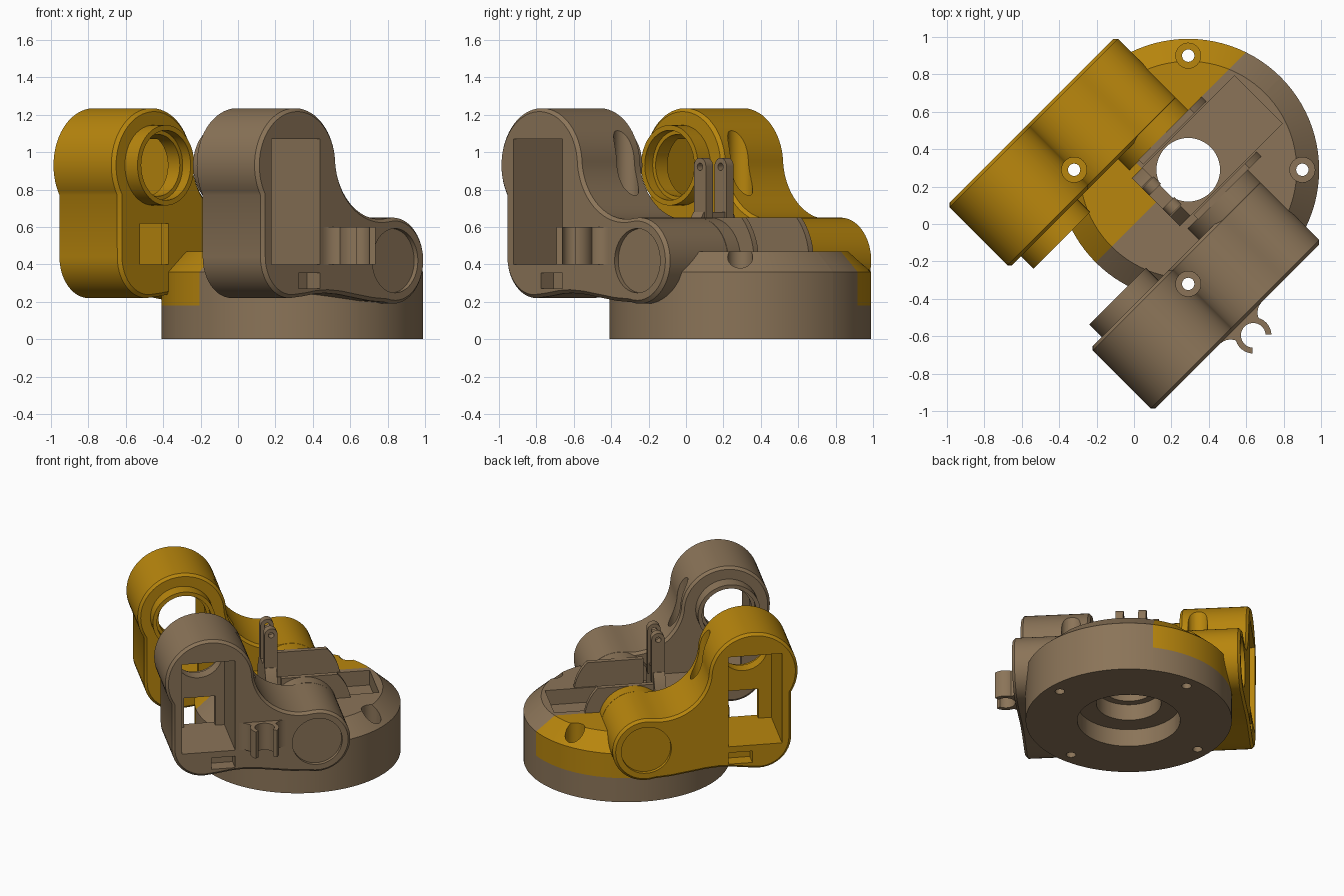
import bpy, bmesh, math
from mathutils import Vector

if "Cube" in bpy.data.objects:
    bpy.data.objects.remove(bpy.data.objects["Cube"])

# Everything is laid out along the arms (x = arm length, y = across), then turned 45 degrees.
TURN = math.radians(45)
parts = []

def material(name, rgb):
    m = bpy.data.materials.new(name)
    m.diffuse_color = (*rgb, 1)
    m.use_nodes = True
    m.node_tree.nodes["Principled BSDF"].inputs["Base Color"].default_value = m.diffuse_color
    return m

GOLD = material("gold", (0.479, 0.238, 0.004))
TAUPE = material("taupe", (0.258, 0.175, 0.098))

def arc(cx, cy, r, a0, a1, n):
    return [(cx + r * math.cos(math.radians(a0 + (a1 - a0) * i / n)),
             cy + r * math.sin(math.radians(a0 + (a1 - a0) * i / n))) for i in range(n + 1)]

def prism(name, pts, lo, hi, axis="y", bevel=0, mat=None):
    """Extrude a closed outline along y (outline in x,z) or along z (outline in x,y)."""
    bm = bmesh.new()
    place = (lambda p, t: (p[0], t, p[1])) if axis == "y" else (lambda p, t: (p[0], p[1], t))
    a = [bm.verts.new(place(p, lo)) for p in pts]
    b = [bm.verts.new(place(p, hi)) for p in pts]
    caps = [bm.faces.new(a), bm.faces.new(b[::-1])]
    for i in range(len(pts)):
        j = (i + 1) % len(pts)
        bm.faces.new((a[i], b[i], b[j], a[j]))
    bmesh.ops.recalc_face_normals(bm, faces=bm.faces[:])
    if bevel:
        edges = list({e for f in caps for e in f.edges})
        bmesh.ops.bevel(bm, geom=edges, offset=bevel, segments=1, affect="EDGES")
    me = bpy.data.meshes.new(name)
    bm.to_mesh(me)
    bm.free()
    ob = bpy.data.objects.new(name, me)
    bpy.context.collection.objects.link(ob)
    if mat:
        me.materials.append(mat)
        parts.append(ob)
    return ob

def box(x0, x1, y0, y1, z0, z1, name="cutter", mat=None):
    return prism(name, [(x0, z0), (x1, z0), (x1, z1), (x0, z1)], y0, y1, mat=mat)

def rod(cx, cy, r, lo, hi, axis="y", n=48, name="cutter", mat=None):
    return prism(name, arc(cx, cy, r, 0, 360, n)[:-1], lo, hi, axis, mat=mat)

def combine(ob, tool, op="DIFFERENCE"):
    mod = ob.modifiers.new("boolean", "BOOLEAN")
    mod.operation, mod.object, mod.solver = op, tool, "EXACT"
    bpy.context.view_layer.objects.active = ob
    bpy.ops.object.modifier_apply(modifier=mod.name)
    bpy.data.objects.remove(tool)

# Base: chamfered disc with a centre bore
CX = 0.41
base = rod(CX, 0, 0.70, 0, 0.47, "z", 96, "base", TAUPE)
bm = bmesh.new()
bm.from_mesh(base.data)
top = [e for e in bm.edges if all(v.co.z > 0.46 for v in e.verts)]
lower = bmesh.ops.bisect_plane(bm, geom=bm.verts[:] + bm.edges[:] + bm.faces[:],
                               plane_co=(0, 0, 0.36), plane_no=(0, 0, 1))
for v in bm.verts:
    if v.co.z > 0.46:
        v.co.x = CX + (v.co.x - CX) * 0.58 / 0.70
        v.co.y *= 0.58 / 0.70
bm.to_mesh(base.data)
bm.free()
for r, lo, hi in ((0.35, -0.1, 0.13), (0.22, 0.1, 0.25), (0.17, 0.2, 0.6)):
    combine(base, rod(CX, 0, r, lo, hi, "z"))
combine(base, box(0.17, 0.94, -0.18, 0.18, 0.36, 0.6))

# Screw holes with wide clearance above, drilled through base and arms
SCREWS = [(CX + 0.61 * math.cos(math.radians(a)), 0.61 * math.sin(math.radians(a)))
          for a in (45, 135, 225, 315)]

def drill(ob, holes):
    for x, y in holes:
        combine(ob, rod(x, y, 0.067, 0.30, 1.5, "z", 32))
        combine(ob, rod(x, y, 0.033, -0.1, 0.4, "z", 24))

drill(base, SCREWS)

# Gold area painted on one side of the base
base.data.materials.append(GOLD)
bm = bmesh.new()
bm.from_mesh(base.data)
for co, no in (((0, 0, 0.18), (0, 0, 1)), ((0, 0, 0), (0, 1, 0)),
               ((0, 0.225, 0), (0, 1, 0)), ((0.24, 0, 0), (1, 0, 0))):
    bmesh.ops.bisect_plane(bm, geom=bm.verts[:] + bm.edges[:] + bm.faces[:],
                           plane_co=co, plane_no=no)
for f in bm.faces:
    c = f.calc_center_median()
    outside = (c - Vector((CX, 0, c.z))).length > 0.30 or c.z > 0.3
    f.material_index = int(c.z > 0.181 and outside and (c.y > 0.225 or (c.x < 0.24 and c.y > 0)))
bm.to_mesh(base.data)
bm.free()

# Arm outline: round head, straight back, wavy underside, round foot, hollow curve
outline = (arc(-0.33, 0.93, 0.305, 4.5, 211.5, 40) + arc(-0.37, 0.44, 0.22, 180, 270, 12)
           + [(-0.27, 0.23), (-0.18, 0.243), (-0.10, 0.247), (0.0, 0.24), (0.12, 0.222), (0.24, 0.205)]
           + arc(CX, 0.42, 0.23, -105, 100, 36)[:-1] + arc(0.31, 0.98, 0.338, -80, -175.5, 22)[:-1])

for s, side, mat in ((1, "left", GOLD), (-1, "right", TAUPE)):
    def span(a, b):
        return sorted((s * a, s * b))
    arm = prism(side + "_arm", outline, *span(0.305, 0.778), bevel=0.018, mat=mat)
    # bearing collar on the inner side of the head
    combine(arm, rod(-0.335, 0.93, 0.215, *span(0.21, 0.34)), "UNION")
    combine(arm, rod(-0.335, 0.93, 0.187, *span(0.1, 0.27)))
    combine(arm, rod(-0.335, 0.93, 0.165, *span(0.2, 0.5)))
    # motor pocket, inner window, cable slot and foot recess
    combine(arm, box(-0.525, -0.157, *span(0.36, 0.9), 0.40, 1.07))
    combine(arm, box(-0.435, -0.22, *span(0.25, 0.5), 0.40, 0.62))
    combine(arm, box(-0.32, -0.157, *span(0.68, 0.9), 0.27, 0.355))
    combine(arm, rod(CX, 0.42, 0.172, *span(0.75, 0.9)))
    drill(arm, [p for p in SCREWS if p[0] < 0.1 and p[1] * s > 0] or
          [(CX - 0.431, s * 0.431)])
    # hub and cheek plate between the foot and the centre slot
    rod(CX, 0.42, 0.23, *span(0.22, 0.32), name=side + "_hub", mat=mat)
    cheek = arc(CX, 0.42, 0.33, 0, 44.2, 16) + [(0.26, 0.65), (0.26, 0.42)]
    prism(side + "_cheek_plate", cheek, *span(0.19, 0.226), mat=TAUPE)

# Cable clip on the outside of the right arm
ring = arc(0.03, -0.872, 0.097, -42, 222, 32) + arc(0.03, -0.872, 0.066, 222, -42, 32)
prism("clip_ring", ring, 0.40, 0.60, "z", mat=TAUPE)
web = ([(-0.13, -0.77)] + arc(-0.13, -0.86, 0.082, 90, 10, 8)
       + arc(0.03, -0.872, 0.075, 150, 30, 10) + arc(0.19, -0.86, 0.082, 170, 90, 8) + [(0.19, -0.77)])
prism("clip_web", web, 0.40, 0.60, "z", mat=TAUPE)

# Forked lever bracket beside the centre bore
foot = [(-0.19, 0.36), (0.19, 0.36), (0.17, 0.58), (0.11, 0.68), (-0.11, 0.68), (-0.17, 0.58)]
bracket = prism("bracket_foot", foot, 0.165, 0.245, mat=TAUPE)
for v in bracket.data.vertices:
    v.co.x, v.co.y = v.co.y, v.co.x
bracket.data.flip_normals()
for s in (-1, 1):
    prong = prism("bracket_prong", [(0.165, 0.6), (0.255, 0.6)] + arc(0.21, 0.925, 0.045, 0, 180, 12),
                  s * 0.078 - 0.027, s * 0.078 + 0.027, mat=TAUPE)
    combine(prong, rod(0.21, 0.922, 0.02, -0.3, 0.3, n=16))

# Turn into place and shade
for ob in parts:
    ob.rotation_euler.z = TURN
    bpy.ops.object.select_all(action="DESELECT")
    ob.select_set(True)
    bpy.context.view_layer.objects.active = ob
    bpy.ops.object.shade_smooth_by_angle(angle=math.radians(30))
